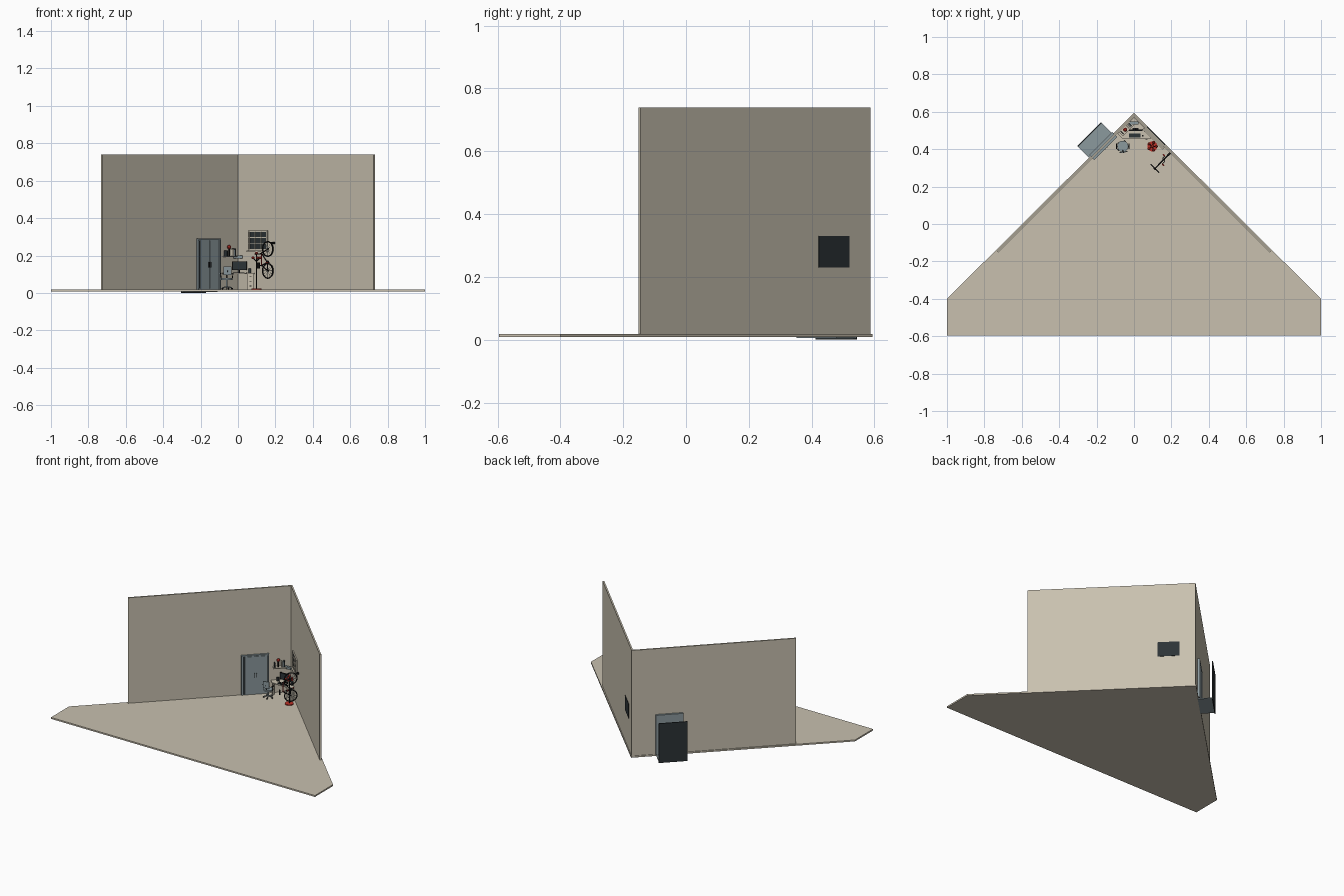
import bpy, bmesh
from math import pi, cos, sin, radians
from mathutils import Vector, Matrix

cube = bpy.data.objects.get("Cube")
if cube:
    bpy.data.objects.remove(cube, do_unlink=True)


def material(name, rgb):
    m = bpy.data.materials.new(name)
    m.use_nodes = True
    m.diffuse_color = (*rgb, 1)
    m.node_tree.nodes["Principled BSDF"].inputs["Base Color"].default_value = (*rgb, 1)
    return m


PLASTER = material("plaster", (.58, .53, .43))
STEEL = material("blue grey", (.26, .32, .34))
DARK = material("charcoal", (.025, .033, .037))
RED = material("red", (.5, .03, .02))
BLACK = material("black", (.008, .008, .008))

S = .5 ** .5
APEX = .588
FLOOR = .018
THICK = .01


def finish(name, bm, mat, smooth=False):
    me = bpy.data.meshes.new(name)
    bmesh.ops.recalc_face_normals(bm, faces=bm.faces)
    bm.to_mesh(me)
    bm.free()
    me.materials.append(mat)
    for p in me.polygons:
        p.use_smooth = smooth and len(p.vertices) == 4
    ob = bpy.data.objects.new(name, me)
    bpy.context.collection.objects.link(ob)
    return ob


def box(name, centre, size, mat, turn=0):
    bm = bmesh.new()
    bmesh.ops.create_cube(bm, size=1)
    m = Matrix.Translation(centre) @ Matrix.Rotation(radians(turn), 4, 'Z') @ Matrix.Diagonal((*size, 1))
    bm.transform(m)
    return finish(name, bm, mat)


def prism(name, outline, z0, z1, mat):
    bm = bmesh.new()
    face = bm.faces.new([bm.verts.new((x, y, z0)) for x, y in outline])
    new = bmesh.ops.extrude_face_region(bm, geom=[face])["geom"]
    bmesh.ops.translate(bm, vec=(0, 0, z1 - z0), verts=[v for v in new if isinstance(v, bmesh.types.BMVert)])
    return finish(name, bm, mat)


def rod(name, a, b, r, mat, sides=8, r2=None):
    a, b = Vector(a), Vector(b)
    bm = bmesh.new()
    bmesh.ops.create_cone(bm, cap_ends=True, segments=sides, radius1=r,
                          radius2=r if r2 is None else r2, depth=(b - a).length)
    turn = (b - a).to_track_quat('Z', 'Y').to_matrix().to_4x4()
    bm.transform(Matrix.Translation((a + b) / 2) @ turn)
    return finish(name, bm, mat, True)


def ring(name, centre, axis, R, r, mat):
    bm = bmesh.new()
    n, k = 28, 8
    grid = [[bm.verts.new(((R + r * cos(j * 2 * pi / k)) * cos(i * 2 * pi / n),
                           (R + r * cos(j * 2 * pi / k)) * sin(i * 2 * pi / n),
                           r * sin(j * 2 * pi / k))) for j in range(k)] for i in range(n)]
    for i in range(n):
        for j in range(k):
            bm.faces.new((grid[i][j], grid[i - 1][j], grid[i - 1][j - 1], grid[i][j - 1]))
    bm.transform(Matrix.Translation(centre) @ Vector(axis).to_track_quat('Z', 'Y').to_matrix().to_4x4())
    return finish(name, bm, mat, True)


def ball(name, centre, r, mat):
    bm = bmesh.new()
    bmesh.ops.create_icosphere(bm, subdivisions=2, radius=r)
    bm.transform(Matrix.Translation(centre))
    return finish(name, bm, mat)


# side is +1 or -1, t runs along the wall from the corner, o goes into the room
def at(side, t, o, z):
    return Vector((side * S * (t - o), APEX - S * (t + o), z))


def wall_box(name, side, t0, t1, o0, o1, z0, z1, mat):
    return box(name, at(side, (t0 + t1) / 2, (o0 + o1) / 2, (z0 + z1) / 2),
               (t1 - t0, o1 - o0, z1 - z0), mat, -45 * side)


# Room shell
prism("floor", [(0, .594), (1, -.4), (1, -.596), (-1, -.596), (-1, -.4)], .008, FLOOR, PLASTER)
wall_box("left_hand_wall", -1, 0, 1.036, 0, THICK, .009, .74, PLASTER)
wall_box("right_hand_wall", 1, THICK, 1.036, 0, THICK, .009, .74, PLASTER)

# Wardrobe: doors in the wall, floor plate and back panel behind it
wall_box("wardrobe_core", -1, .155, .32, -.012, .016, FLOOR, .285, STEEL)
for t in (.15, .316):
    wall_box("wardrobe_side_frame", -1, t, t + .008, -.014, .023, FLOOR, .29, STEEL)
wall_box("wardrobe_top_frame", -1, .15, .324, -.014, .023, .282, .29, STEEL)
for t0, t1, grip in ((.165, .232, .226), (.236, .303, .239)):
    wall_box("wardrobe_door", -1, t0, t1, .015, .021, .024, .279, STEEL)
    wall_box("door_handle", -1, grip, grip + .004, .021, .026, .135, .165, BLACK)
wall_box("wardrobe_gap", -1, .304, .315, .015, .018, .024, .279, DARK)
wall_box("wardrobe_floor", -1, .155, .335, -.088, 0, .006, .012, STEEL)
wall_box("wardrobe_back", -1, .155, .336, -.094, -.088, 0, .27, DARK)

# Window
W0, W1, B0, B1 = .098, .234, .23, .33
wall_box("window_pane", 1, W0, W1, -.002, .013, B0, B1, DARK)
for i in range(4):
    t = W0 + (W1 - W0) * i / 3
    z = B0 + (B1 - B0) * i / 3
    w = .004 if i in (0, 3) else .002
    wall_box("window_upright", 1, t - w, t + w, .01, .018, B0 - .004, B1 + .004, PLASTER)
    wall_box("window_crossbar", 1, W0 - .004, W1 + .004, .01, .0175, z - w, z + w, PLASTER)
wall_box("window_sill", 1, W0 - .008, W1 + .008, .01, .026, B0 - .01, B0 - .004, PLASTER)

# Corner desk with drawers
prism("desk_top", [(0, .57), (.088, .482), (.088, .455), (-.06, .455), (-.088, .482)], .1, .106, PLASTER)
box("desk_drawers", (.066, .473, .059), (.034, .034, .082), PLASTER)
for i in range(3):
    box("drawer_front", (.066, .455, .033 + i * .026), (.03, .003, .022), PLASTER)
    box("drawer_handle", (.066, .4525, .037 + i * .026), (.01, .002, .003), BLACK)
box("desk_leg", (-.062, .468, .059), (.006, .02, .082), PLASTER)

# Computer
box("monitor_shell", (.008, .503, .145), (.078, .006, .046), BLACK)
box("monitor_screen", (.008, .4995, .145), (.07, .002, .038), DARK)
rod("monitor_stand", (.008, .507, .106), (.008, .507, .13), .004, BLACK)
box("monitor_foot", (.008, .505, .108), (.03, .018, .004), BLACK)
box("keyboard", (.004, .473, .108), (.06, .02, .004), DARK)
box("mouse", (.046, .472, .108), (.007, .01, .004), BLACK)
for x in (-.046, .062):
    box("speaker", (x, .497, .118), (.014, .012, .024), DARK)
box("corner_speaker", (0, .54, .192), (.05, .016, .014), STEEL)

# Wall shelf with ornaments
wall_box("wall_shelf", -1, .045, .125, .01, .042, .192, .198, PLASTER)
for t, h, m in ((.052, .04, DARK), (.06, .034, STEEL), (.068, .038, PLASTER), (.113, .03, DARK)):
    wall_box("book", -1, t, t + .006, .014, .036, .198, .198 + h, m)
rod("ornament_stand", at(-1, .093, .026, .198), at(-1, .093, .026, .238), .004, BLACK)
ball("ornament_ball", at(-1, .093, .026, .245), .011, RED)

# Swivel chair
C = Vector((-.06, .415, 0))
rod("chair_column", C + Vector((0, 0, .03)), C + Vector((0, 0, .07)), .005, STEEL)
for i in range(5):
    a = i * 2 * pi / 5
    tip = C + Vector((cos(a) * .028, sin(a) * .028, .028))
    rod("chair_foot", C + Vector((0, 0, .034)), tip, .003, STEEL)
    ball("chair_caster", tip - Vector((0, 0, .005)), .005, BLACK)
rod("chair_seat", C + Vector((0, 0, .07)), C + Vector((0, 0, .08)), .03, STEEL, 20)
box("chair_back", C + Vector((.004, -.03, .118)), (.044, .006, .046), STEEL, 10)
rod("chair_back_post", C + Vector((0, -.022, .075)), C + Vector((.003, -.033, .12)), .003, BLACK)
for s in (-1, 1):
    rod("chair_arm_post", C + Vector((s * .029, 0, .074)), C + Vector((s * .033, 0, .102)), .002, BLACK)
    box("chair_arm", C + Vector((s * .033, 0, .104)), (.006, .03, .004), BLACK)

# Red stand with a round base
G = Vector((.098, .415, FLOOR))
rod("stand_base", G, G + Vector((0, 0, .006)), .027, RED, 20)
rod("stand_pole", G, G + Vector((0, 0, .19)), .003, BLACK)
for i in range(5):
    a = i * 2 * pi / 5
    tip = G + Vector((cos(a) * .022, sin(a) * .022, .17))
    rod("stand_hook", G + Vector((0, 0, .15)), tip, .0025, BLACK)
    ball("stand_knob", tip, .008, RED)
ball("stand_top", G + Vector((0, 0, .193)), .009, RED)


# Bicycle hung upright, its wheels against the wall
def bike(o, z, v=0):
    return at(1, .285 + v, o, z)


AXIS = (S, -S, 0)
LOW, HIGH = bike(.06, .118), bike(.06, .235)
for hub in (LOW, HIGH):
    ring("tyre", hub, AXIS, .039, .0038, BLACK)
    rod("hub", hub - Vector(AXIS) * .007, hub + Vector(AXIS) * .007, .004, BLACK)
    for i in range(6):
        a = i * pi / 6
        d = Vector((-S * cos(a), -S * cos(a), sin(a))) * .037
        rod("spoke", hub - d, hub + d, .0007, STEEL, 4)
CRANK, SEAT, HEAD = bike(.062, .162), bike(.108, .148), bike(.108, .213)
for a, b, m in ((CRANK, SEAT, BLACK), (SEAT, HEAD, RED), (CRANK, HEAD, BLACK),
                (LOW, CRANK, BLACK), (LOW, SEAT, BLACK), (HIGH, HEAD, BLACK)):
    rod("bike_tube", a, b, .003, m)
rod("seat_post", SEAT, bike(.128, .144), .002, BLACK)
wall_box("saddle", 1, .278, .292, .127, .133, .13, .162, BLACK)
rod("handlebar_stem", HEAD, bike(.126, .208), .0025, BLACK)
rod("handlebar", bike(.126, .208, -.032), bike(.126, .208, .032), .0025, BLACK)
rod("chainring", bike(.062, .162, -.003), bike(.062, .162, .003), .011, BLACK, 16)
for s in (-1, 1):
    pedal = bike(.062 + s * .02, .162, s * .01)
    rod("crank_arm", bike(.062, .162, s * .01), pedal, .002, BLACK)
    rod("pedal", pedal, pedal + Vector(AXIS) * s * .014, .004, RED, 6)
wall_box("bike_hook", 1, .279, .291, .01, .03, .262, .272, BLACK)
